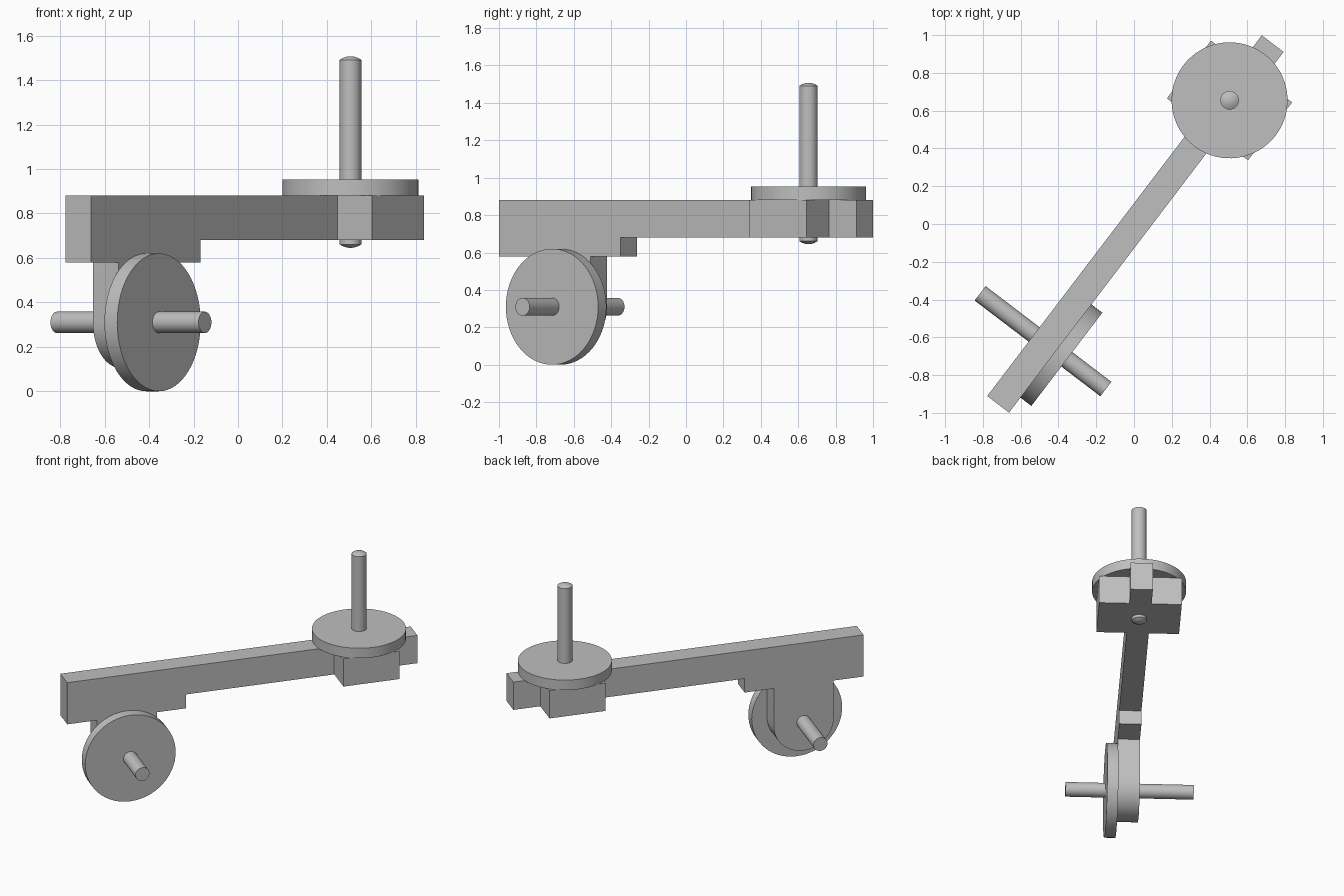
import bpy, bmesh, math
from mathutils import Matrix, Vector

cube = bpy.data.objects.get("Cube")
if cube:
    bpy.data.objects.remove(cube, do_unlink=True)

grey = bpy.data.materials.new("plain grey")
grey.use_nodes = True
colour = (0.52, 0.52, 0.52, 1)
grey.diffuse_color = colour
grey.node_tree.nodes["Principled BSDF"].inputs["Base Color"].default_value = colour

# Local frame: Y runs along the beam, X across it, turned about the vertical
FRAME = Matrix.Translation((0.0075, 0, 0)) @ Matrix.Rotation(math.radians(-37.28), 4, 'Z')
HALF_LENGTH, HALF_WIDTH = 1.2, 0.0725
BEAM_LOW, BEAM_TOP, STEP_LOW = 0.68, 0.88, 0.58
WHEEL_Y, WHEEL_Z, WHEEL_R = -0.79, 0.31, 0.31
DISC_Y = 0.823


def finish(name, bm, smooth=False):
    bmesh.ops.recalc_face_normals(bm, faces=bm.faces)
    mesh = bpy.data.meshes.new(name)
    bm.to_mesh(mesh)
    bm.free()
    mesh.materials.append(grey)
    obj = bpy.data.objects.new(name, mesh)
    bpy.context.collection.objects.link(obj)
    obj.matrix_world = FRAME
    if smooth:
        bpy.ops.object.select_all(action='DESELECT')
        obj.select_set(True)
        bpy.context.view_layer.objects.active = obj
        bpy.ops.object.shade_smooth_by_angle(angle=math.radians(30))
    return obj


def plate(name, profile, half_width, smooth=False):
    """Extrude a side profile of (along, height) points across the beam."""
    bm = bmesh.new()
    face = bm.faces.new([bm.verts.new((-half_width, y, z)) for y, z in profile])
    ext = bmesh.ops.extrude_face_region(bm, geom=[face])
    moved = [g for g in ext["geom"] if isinstance(g, bmesh.types.BMVert)]
    bmesh.ops.translate(bm, verts=moved, vec=(2 * half_width, 0, 0))
    return finish(name, bm, smooth)


def cylinder(name, start, end, radius, sides=64, dome=0):
    """Round bar between two points, with optional low domed ends."""
    start, end = Vector(start), Vector(end)
    axis = end - start
    length = axis.length
    bm = bmesh.new()
    rot = axis.to_track_quat('Z', 'Y').to_matrix().to_4x4()
    bmesh.ops.create_cone(bm, cap_ends=True, segments=sides, radius1=radius,
                          radius2=radius, depth=length - 2 * dome)
    if dome:
        caps = [f for f in bm.faces if abs(f.normal.z) > 0.9]
        for cap in caps:
            up = math.copysign(1, cap.normal.z)
            for inset, rise in ((0.3, 0.55), (0.35, 0.35), (0.25, 0.1)):
                bmesh.ops.inset_region(bm, faces=[cap], thickness=radius * inset)
                bmesh.ops.translate(bm, verts=cap.verts, vec=(0, 0, up * dome * rise))
    bm.transform(Matrix.Translation((start + end) / 2) @ rot)
    return finish(name, bm, True)


# Long beam with the deeper section at the wheel end
plate("beam", [(-HALF_LENGTH, STEP_LOW), (-0.385, STEP_LOW), (-0.385, BEAM_LOW),
               (HALF_LENGTH, BEAM_LOW), (HALF_LENGTH, BEAM_TOP),
               (-HALF_LENGTH, BEAM_TOP)], HALF_WIDTH)

# Cross block carrying the turntable disc
plate("cross_block", [(0.63, BEAM_LOW), (1.015, BEAM_LOW),
                      (1.015, BEAM_TOP), (0.63, BEAM_TOP)], 0.27)

# Wheel bracket with a rounded lower end
leg_r = 0.205
arc = [(WHEEL_Y - leg_r * math.cos(math.pi * i / 32),
        WHEEL_Z - leg_r * math.sin(math.pi * i / 32)) for i in range(33)]
plate("wheel_bracket", [(WHEEL_Y - leg_r, STEP_LOW)] + arc + [(WHEEL_Y + leg_r, STEP_LOW)],
      HALF_WIDTH, True)

# Wheel and its axle
cylinder("wheel", (HALF_WIDTH, WHEEL_Y, WHEEL_Z), (2 * HALF_WIDTH, WHEEL_Y, WHEEL_Z), WHEEL_R)
cylinder("axle", (-0.432, WHEEL_Y, WHEEL_Z), (0.405, WHEEL_Y, WHEEL_Z), 0.048, 32)

# Horizontal disc and upright rod
cylinder("disc", (0, DISC_Y, BEAM_TOP), (0, DISC_Y, 0.952), 0.307)
cylinder("upright_rod", (0, DISC_Y, 0.645), (0, DISC_Y, 1.507), 0.049, 32, 0.016)
